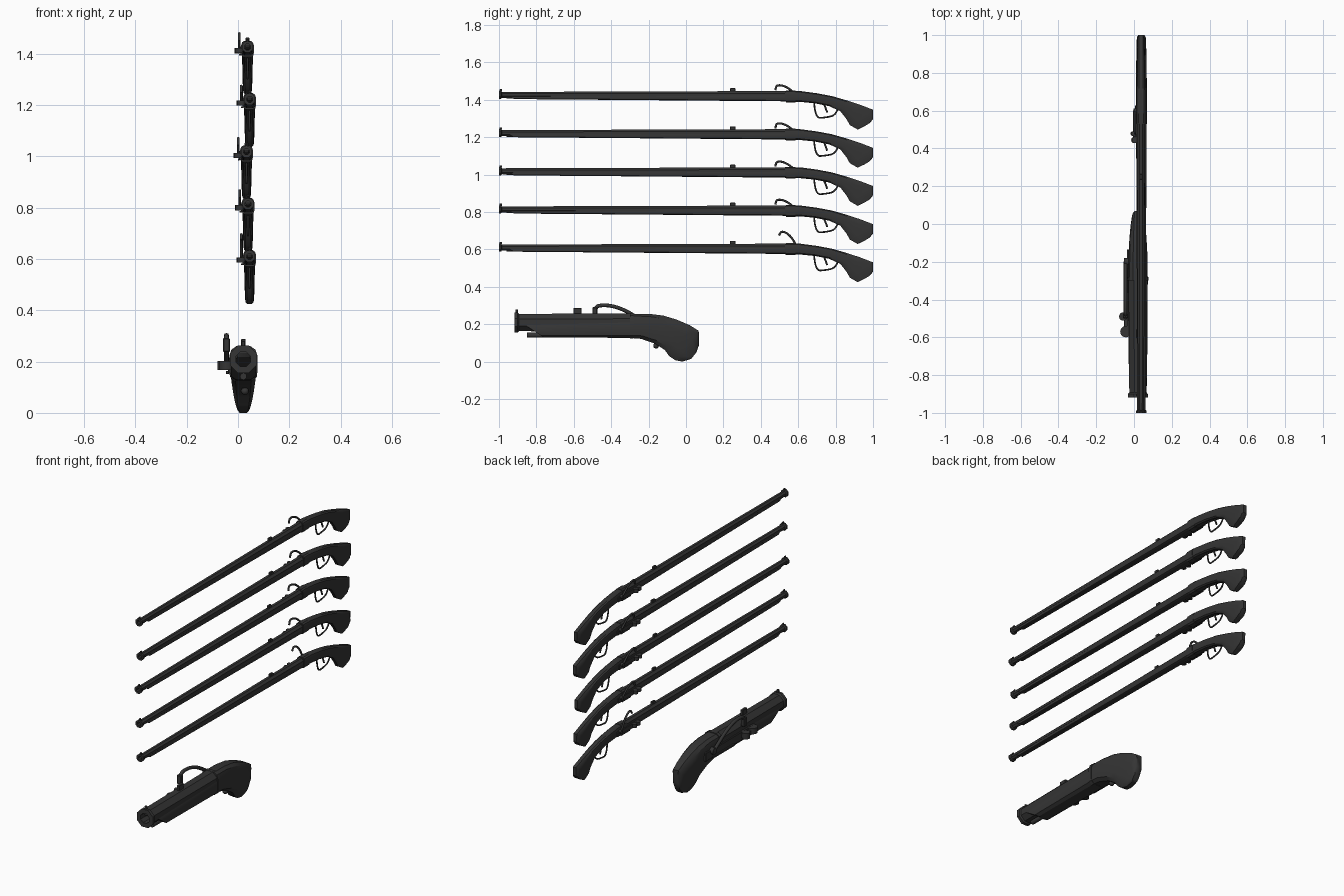
import bpy, bmesh, math
from mathutils import Vector, Matrix

if "Cube" in bpy.data.objects:
    bpy.data.objects.remove(bpy.data.objects["Cube"])

mat = bpy.data.materials.new("dark_iron")
mat.diffuse_color = (0.035, 0.035, 0.035, 1)
mat.use_nodes = True
mat.node_tree.nodes["Principled BSDF"].inputs["Base Color"].default_value = mat.diffuse_color
made = []  # parts of the gun being built


def finish(name, bm, loc=(0, 0, 0), angle=32):
    bmesh.ops.recalc_face_normals(bm, faces=bm.faces)
    me = bpy.data.meshes.new(name)
    bm.to_mesh(me)
    bm.free()
    me.materials.append(mat)
    ob = bpy.data.objects.new(name, me)
    bpy.context.collection.objects.link(ob)
    ob.location = loc
    bpy.ops.object.select_all(action='DESELECT')
    ob.select_set(True)
    bpy.context.view_layer.objects.active = ob
    bpy.ops.object.shade_smooth_by_angle(angle=math.radians(angle))
    made.append(ob)
    return ob


def skin(name, rings, closed=False):
    """Bridge equal rings of points; cap the ends unless closed."""
    bm = bmesh.new()
    vs = [[bm.verts.new(p) for p in r] for r in rings]
    n = len(rings[0])
    for i in range(len(vs) if closed else len(vs) - 1):
        a, b = vs[i], vs[(i + 1) % len(vs)]
        for j in range(n):
            k = (j + 1) % n
            bm.faces.new((a[j], a[k], b[k], b[j]))
    if not closed:
        bm.faces.new(vs[0])
        bm.faces.new(vs[-1])
    return finish(name, bm)


def loft(name, stations, w0, w1, belly=1):
    """Stations: top y,z and bottom y,z; half width eases from w0 to w1."""
    shape = [(0, .6), (.12, .95), (.3, 1), (.72, 1), (.9, .85), (1, .5)]
    rings = []
    for i, (yt, zt, yb, zb) in enumerate(stations):
        e = (i / (len(stations) - 1)) ** 2
        w = w0 + (w1 - w0) * e
        wb = w * (1 + (belly - 1) * math.sin(math.pi * e))
        side = [((wb + (w - wb) * t) * f, yb + (yt - yb) * t, zb + (zt - zb) * t) for t, f in shape]
        rings.append(side + [(-x, y, z) for x, y, z in reversed(side)])
    return skin(name, rings)


def lathe(name, prof, z, sides=8, closed=False):
    """Turn (y, radius) points around a lengthwise axis."""
    off = math.pi / sides
    c = 1 / math.cos(off)
    angs = [off * (2 * k + 1) for k in range(sides)]
    return skin(name, [[(r * c * math.cos(a), y, z + r * c * math.sin(a)) for a in angs]
                       for y, r in prof], closed)


def barrel(name, breech, muzzle, r0, r1, flare, lip, z):
    """Tapered octagonal barrel with flared lip and open bore."""
    b = flare * .53
    lathe(name + "_barrel", [(breech, r0), (muzzle + lip * 1.4, r1), (muzzle + lip, flare), (muzzle, flare),
                             (muzzle, b), (breech - .01, b)], z, closed=True)
    lathe(name + "_breech_plug", [(breech - .06, r0 * .7), (breech + .01, r0 * .85)], z)


def box(name, c, s):
    bm = bmesh.new()
    bmesh.ops.create_cube(bm, size=1, matrix=Matrix.Translation(c) @ Matrix.Diagonal((*s, 1)))
    bmesh.ops.bevel(bm, geom=bm.edges[:], offset=min(s) * .15, segments=1, affect='EDGES')
    return finish(name, bm)


def disc(name, c, r, h, axis='Z'):
    bm = bmesh.new()
    rot = Matrix.Rotation(math.pi / 2, 4, 'Y') if axis == 'X' else Matrix()
    bmesh.ops.create_cone(bm, cap_ends=True, segments=20, radius1=r, radius2=r, depth=h,
                          matrix=Matrix.Translation(c) @ rot)
    return finish(name, bm)


def rod(name, pts, r, loc=(0, 0, 0)):
    """Smooth bent rod through (y, z) control points."""
    cu = bpy.data.curves.new(name, 'CURVE')
    cu.dimensions = '3D'
    cu.bevel_depth, cu.bevel_resolution, cu.use_fill_caps = r, 2, True
    sp = cu.splines.new('NURBS')
    sp.points.add(len(pts) - 1)
    for p, (y, z) in zip(sp.points, pts):
        p.co = (0, y, z, 1)
    sp.order_u, sp.use_endpoint_u, sp.resolution_u = 3, True, 6
    tmp = bpy.data.objects.new(name + "_path", cu)
    bpy.context.collection.objects.link(tmp)
    me = bpy.data.meshes.new_from_object(tmp.evaluated_get(bpy.context.evaluated_depsgraph_get()))
    bpy.data.objects.remove(tmp)
    bm = bmesh.new()
    bm.from_mesh(me)
    return finish(name, bm, loc, 50)


def lock(name, side, py, pz, sy, s):
    """Lock on the left face around the arm pivot; sy scales length, s the rest."""
    def at(x, y, z):
        return side + x * s, py + y * sy, pz + z * s
    box(name + "_lock_plate", at(-.002, -.16, -.017), (.014 * s, .45 * sy, .05 * s))
    box(name + "_spring", at(-.012, -.1, -.038), (.012 * s, .2 * sy, .012 * s))
    disc(name + "_arm_pivot", at(-.012, 0, 0), .02 * s, .024 * s, 'X')
    disc(name + "_pan", at(-.014, -.37, -.01), .03 * s, .035 * s)
    disc(name + "_pan_cover", at(-.028, -.29, -.01), .022 * s, .036 * s)
    box(name + "_pan_base", at(-.01, -.33, -.015), (.03 * s, .11 * sy, .024 * s))
    path = [(-.29, .06), (-.285, .098), (-.25, .108), (-.19, .103), (-.12, .077), (-.06, .04), (0, 0)]
    return rod(name + "_match_arm", [(y * sy, z * s) for y, z in path], .01 * s, at(-.016, 0, 0))


# Long gun, with the barrel's top line at z = 0
barrel("musket", .55, -1, .021, .016, .022, .011, -.021)
loft("musket_fore_stock", [(-.95, -.024, -.92, -.043), (.54, -.014, .54, -.055)], .015, .022)
loft("musket_butt", [(.53, .001, .53, -.057), (.61, 0, .61, -.058), (.7, -.012, .69, -.066),
                     (.78, -.027, .765, -.081), (.86, -.05, .825, -.108), (.93, -.073, .858, -.15),
                     (1, -.1, .876, -.182), (1, -.15, .918, -.206), (.982, -.172, .955, -.188)],
     .024, .018, .75)
loft("musket_collar", [(y, .003, y, -.061) for y in (.535, .585)], .025, .025)
lathe("musket_ramrod", [(-.96, .005), (.3, .005)], -.036, 12)
box("musket_front_sight", (0, -.99, .004), (.006, .012, .012))
box("musket_rear_sight", (0, .25, .006), (.014, .028, .018))
rod("musket_trigger_guard", [(.685, -.06), (.69, -.145), (.745, -.142), (.8, -.13), (.812, -.095)], .0045)
rod("musket_trigger", [(.735, -.065), (.745, -.085), (.755, -.115)], .005)
arm = lock("musket", -.023, .6, -.03, .42, .57)

# Stack of five; the lowest has its match arm raised
musket, made = made, []
for i, x in enumerate((.045, .039, .033, .045, .037)):
    for p in musket[:]:
        ob = p.copy() if i else p
        if i:
            bpy.context.collection.objects.link(ob)
            ob.location.z += .204 * i
            ob.location.x += x - .045
        else:
            ob.location += Vector((x, 0, .631))
arm.rotation_euler.x = math.radians(-20)

# Short heavy gun at the base
barrel("pistol", -.28, -.918, .05, .046, .053, .018, .209)
loft("pistol_fore_stock", [(-.89, .215, -.76, .13), (-.29, .235, -.29, .127)], .048, .052)
loft("pistol_butt", [(-.3, .256, -.3, .127), (-.2, .256, -.24, .122), (-.12, .246, -.165, .096),
                     (-.05, .225, -.113, .062), (.02, .195, -.09, .03), (.068, .165, -.058, .008),
                     (.07, .09, -.02, 0), (.056, .05, .028, .015)], .052, .018, .85)
loft("pistol_collar", [(y, .26, y, .124) for y in (-.3, -.28)], .055, .055)
lathe("pistol_ramrod", [(-.85, .013), (-.5, .013)], .142, 14)
box("pistol_front_sight", (0, -.905, .267), (.014, .012, .026))
box("pistol_rear_sight", (0, -.58, .27), (.018, .045, .036))
lock("pistol", -.05, -.2, .195, 1, 1)
box("pistol_match_jaw", (-.066, -.487, .264), (.028, .026, .055))
rod("pistol_trigger_stem", [(-.18, .13), (-.165, .11), (-.16, .085)], .006)
bm = bmesh.new()
bmesh.ops.create_uvsphere(bm, u_segments=16, v_segments=10, radius=.015,
                          matrix=Matrix.Translation((.006, -.16, .085)))
finish("pistol_trigger_ball", bm)
for p in made:
    p.location.x += .021
